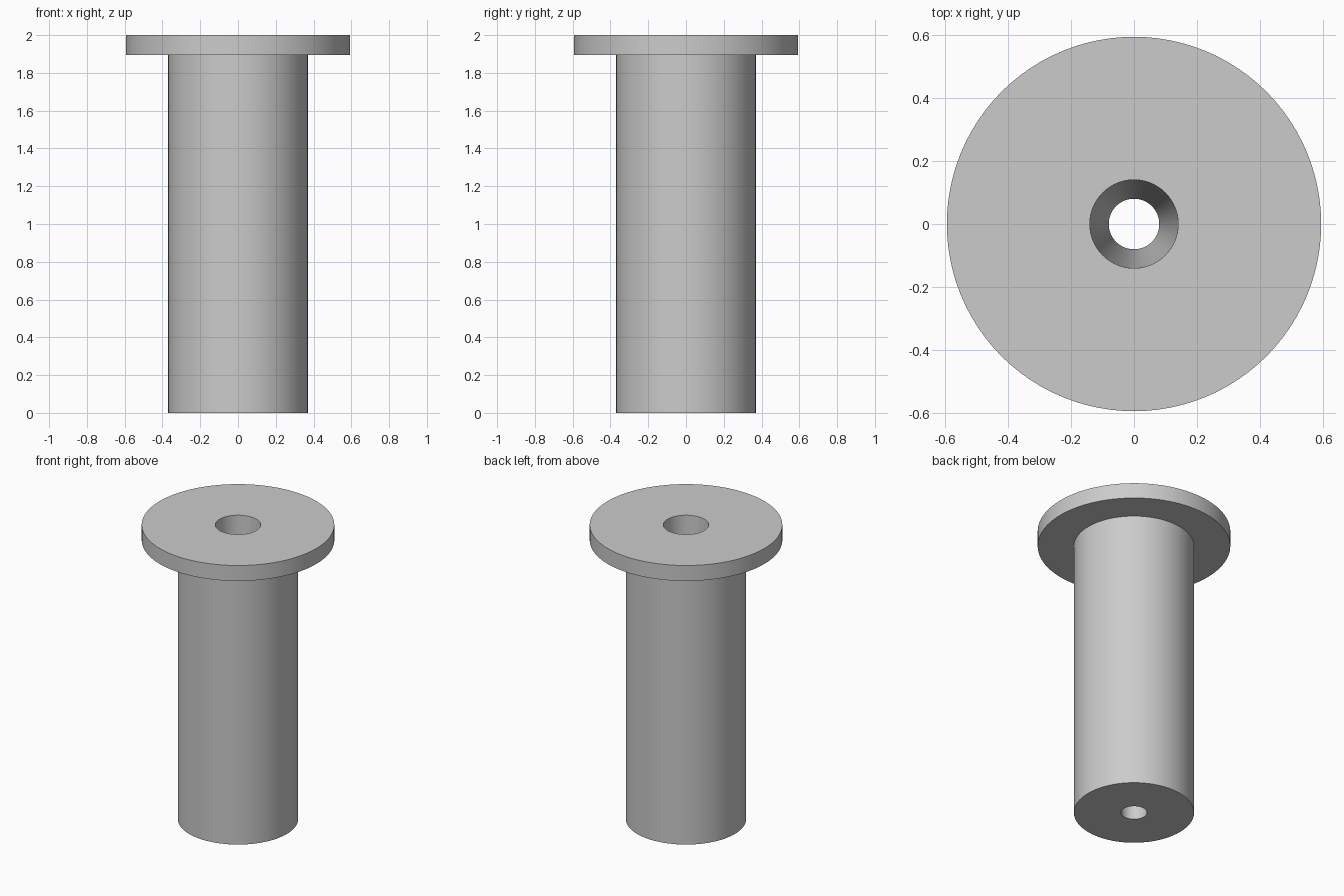
import bpy, bmesh
from math import pi, radians
from mathutils import Matrix, Vector

cube = bpy.data.objects.get("Cube")
if cube:
    bpy.data.objects.remove(cube, do_unlink=True)

# Plain grey material
grey = bpy.data.materials.new("light grey")
grey.use_nodes = True
colour = (0.6, 0.6, 0.6, 1)
grey.diffuse_color = colour
grey.node_tree.nodes["Principled BSDF"].inputs["Base Color"].default_value = colour

SEGMENTS = 96
BODY_R, FLANGE_R = 0.37, 0.593
BORE_BOTTOM_R, BORE_TOP_R = 0.08, 0.14
FLANGE_Z, TOP_Z = 1.895, 2.0


def lathe(name, profile):
    """Revolve a closed (radius, height) profile around the z axis."""
    bm = bmesh.new()
    verts = [bm.verts.new((r, 0, z)) for r, z in profile]
    edges = [bm.edges.new((a, b)) for a, b in zip(verts, verts[1:] + verts[:1])]
    bmesh.ops.spin(bm, geom=verts + edges, cent=(0, 0, 0), axis=(0, 0, 1),
                   angle=2 * pi, steps=SEGMENTS, use_merge=True)
    bmesh.ops.remove_doubles(bm, verts=bm.verts, dist=1e-5)
    bmesh.ops.recalc_face_normals(bm, faces=bm.faces)
    mesh = bpy.data.meshes.new(name)
    bm.to_mesh(mesh)
    bm.free()
    mesh.materials.append(grey)
    obj = bpy.data.objects.new(name, mesh)
    bpy.context.collection.objects.link(obj)
    bpy.ops.object.select_all(action="DESELECT")
    obj.select_set(True)
    bpy.context.view_layer.objects.active = obj
    bpy.ops.object.shade_smooth_by_angle(angle=radians(30))
    return obj


# Flanged sleeve with a bore that tapers down its whole length
lathe("flanged_bushing", [
    (BORE_BOTTOM_R, 0), (BODY_R, 0), (BODY_R, FLANGE_Z),
    (FLANGE_R, FLANGE_Z), (FLANGE_R, TOP_Z), (BORE_TOP_R, TOP_Z),
])
